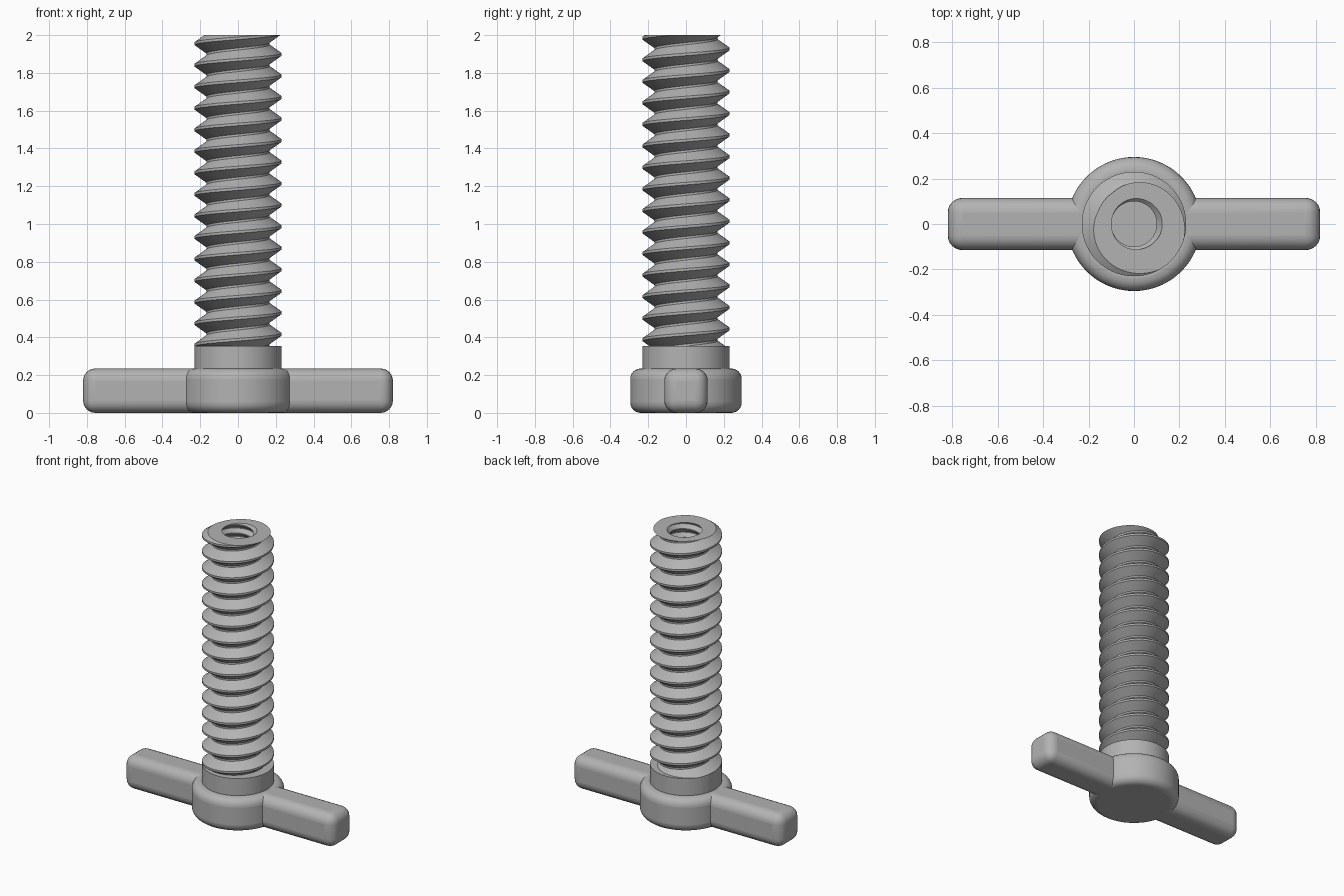
import bpy, bmesh, math

cube = bpy.data.objects.get("Cube")
if cube:
    bpy.data.objects.remove(cube)

grey = bpy.data.materials.new("mid_grey")
grey.use_nodes = True
grey.diffuse_color = (0.45, 0.45, 0.45, 1)
grey.node_tree.nodes["Principled BSDF"].inputs["Base Color"].default_value = (0.45, 0.45, 0.45, 1)


def finish(name, bm, angle):
    bmesh.ops.recalc_face_normals(bm, faces=bm.faces)
    mesh = bpy.data.meshes.new(name)
    bm.to_mesh(mesh)
    bm.free()
    mesh.materials.append(grey)
    obj = bpy.data.objects.new(name, mesh)
    bpy.context.collection.objects.link(obj)
    bpy.ops.object.select_all(action="DESELECT")
    obj.select_set(True)
    bpy.context.view_layer.objects.active = obj
    bpy.ops.object.shade_smooth_by_angle(angle=math.radians(angle))
    return obj


def thread_column(turn, low, high, pitch, root, crest, start):
    """Points (radius, z) up one side of a right-handed thread."""
    # fraction of the pitch, radius: crest flat, flank, root flat, flank
    keys = [(-0.06, crest), (0.06, crest), (0.45, root), (0.55, root), (0.94, crest)]

    def radius(z):
        t = ((z - start) / pitch - turn + 0.06) % 1 - 0.06
        for (a, ra), (b, rb) in zip(keys, keys[1:]):
            if t <= b:
                return ra + (rb - ra) * (t - a) / (b - a)
        return crest

    points = [(radius(low), low)]
    for k in range(-2, math.ceil((high - low) / pitch) + 2):
        for t, r in keys[:4]:
            z = low + pitch * (k + t + turn) + (start - low) % pitch
            clamped = min(max(z, low), high)
            points.append((r if clamped == z else radius(clamped), clamped))
    points.append((radius(high), high))
    return points


# Threaded rod: collar, outer thread, flat end, threaded blind hole
TOP, COLLAR, FLOOR, R = 2.0, 0.355, 1.0, 0.23
SEGMENTS = 72
bm = bmesh.new()
columns = []
for i in range(SEGMENTS + 1):
    turn = i / SEGMENTS
    path = [(0, 0.1), (R, 0.1), (R, COLLAR)]
    path += thread_column(turn, COLLAR, TOP, 0.114, 0.167, R, 2.012)
    path += thread_column(turn, FLOOR, TOP, 0.06, 0.124, 0.1, 1.97)[::-1]
    path.append((0, FLOOR))
    a = turn * math.tau
    columns.append([bm.verts.new((r * math.cos(a), r * math.sin(a), z)) for r, z in path])
for left, right in zip(columns, columns[1:]):
    for j in range(len(left) - 1):
        bm.faces.new((left[j], right[j], right[j + 1], left[j + 1]))
bmesh.ops.remove_doubles(bm, verts=bm.verts, dist=0.0002)
finish("threaded_rod", bm, 30)


def rounded(name, bm, width):
    obj = finish(name, bm, 35)
    bevel = obj.modifiers.new("rounding", "BEVEL")
    bevel.width = width
    bevel.segments = 6
    bevel.limit_method = "ANGLE"
    bevel.angle_limit = math.radians(40)
    # keep the bevel ahead of the smoothing
    obj.modifiers.move(len(obj.modifiers) - 1, 0)


# Round hub
HEIGHT = 0.235
bm = bmesh.new()
bmesh.ops.create_cone(bm, cap_ends=True, segments=72, radius1=0.295, radius2=0.295, depth=HEIGHT)
bmesh.ops.translate(bm, verts=bm.verts, vec=(0, 0, HEIGHT / 2))
rounded("hub", bm, 0.055)

# Cross handle
bm = bmesh.new()
bmesh.ops.create_cube(bm, size=1)
bmesh.ops.scale(bm, verts=bm.verts, vec=(1.64, 0.23, HEIGHT))
bmesh.ops.translate(bm, verts=bm.verts, vec=(0, 0, HEIGHT / 2))
rounded("cross_handle", bm, 0.065)
